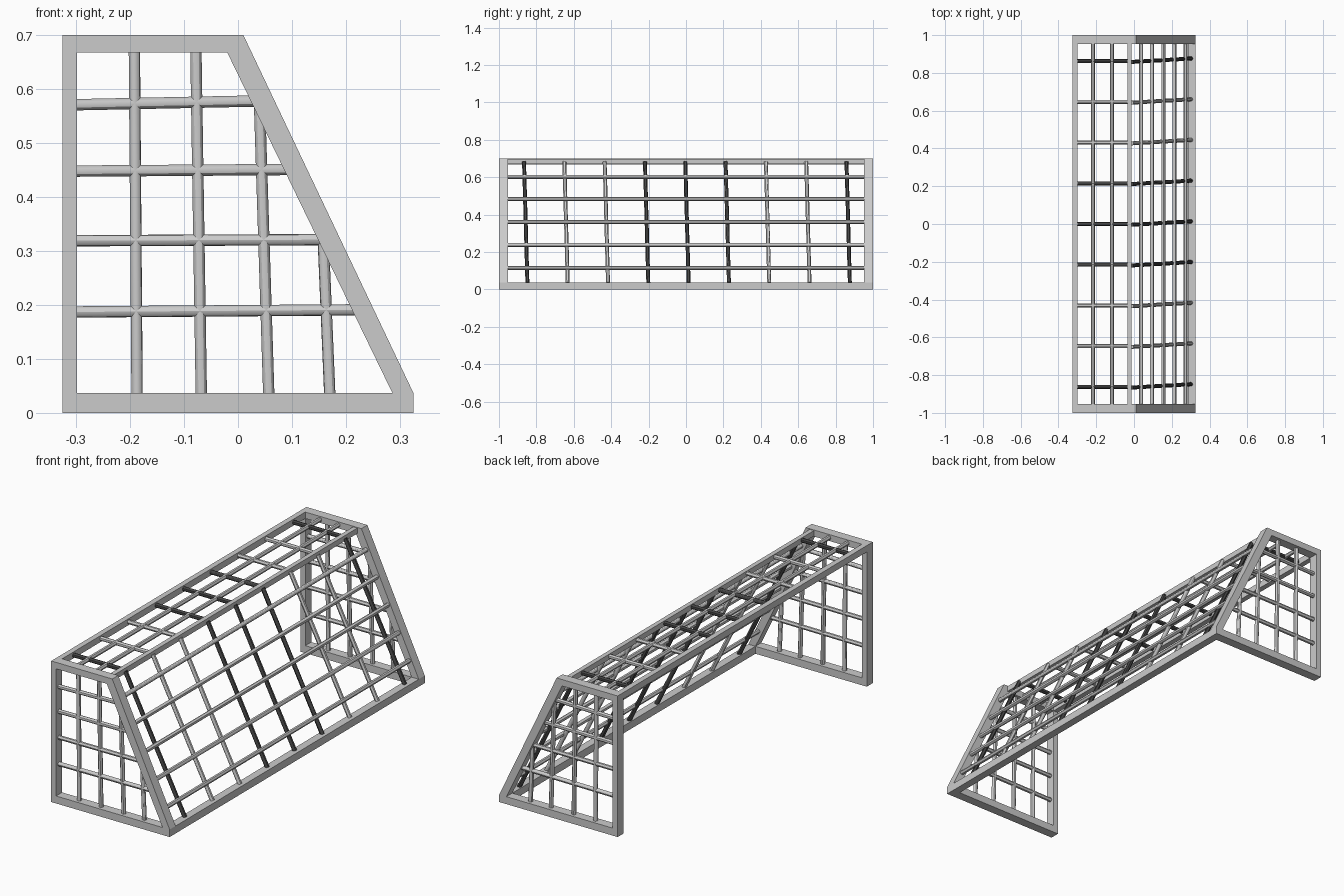
import bpy, bmesh
from mathutils import Vector

if "Cube" in bpy.data.objects:
    bpy.data.objects.remove(bpy.data.objects["Cube"])

R = 0.0105      # net rod radius
YI = 0.953      # inner face of the side frames
YC = 0.976      # middle of the side frames

dark = bpy.data.materials.new("dark_net")
dark.diffuse_color = (0.06, 0.06, 0.06, 1)
dark.use_nodes = True
dark.node_tree.nodes["Principled BSDF"].inputs["Base Color"].default_value = dark.diffuse_color


def finish(bm, name, mat=None, smooth=False, mirror=False):
    bmesh.ops.recalc_face_normals(bm, faces=bm.faces[:])
    me = bpy.data.meshes.new(name)
    bm.to_mesh(me)
    bm.free()
    ob = bpy.data.objects.new(name, me)
    bpy.context.collection.objects.link(ob)
    if mat:
        me.materials.append(mat)
    if mirror:
        m = ob.modifiers.new("mirror", 'MIRROR')
        m.use_axis = (False, True, False)
        m.use_clip = False
        m.use_mirror_merge = False
    if smooth:
        bpy.ops.object.select_all(action='DESELECT')
        ob.select_set(True)
        bpy.context.view_layer.objects.active = ob
        bpy.ops.object.shade_smooth_by_angle()
    return ob


def prism(bm, pts, y0, y1):
    """Extrude an x-z outline from y0 to y1."""
    a = [bm.verts.new((x, y0, z)) for x, z in pts]
    f = bm.faces.new(a)
    ext = bmesh.ops.extrude_face_region(bm, geom=[f], use_keep_orig=True)
    for v in ext["geom"]:
        if isinstance(v, bmesh.types.BMVert):
            v.co.y = y1


def rod(bm, a, b, sides=12):
    """Round bar between two points."""
    a, b = Vector(a), Vector(b)
    d = b - a
    mat = d.to_track_quat('Z', 'Y').to_matrix().to_4x4()
    mat.translation = (a + b) / 2
    bmesh.ops.create_cone(bm, cap_ends=True, segments=sides, radius1=R,
                          radius2=R, depth=d.length, matrix=mat)


def rect(x0, x1, z0, z1):
    return [(x0, z0), (x1, z0), (x1, z1), (x0, z1)]


# Side frames: base, post, top rail and sloping stay
for name, pts in {
    "side_base": [(-.325, 0), (.325, 0), (.325, .037), (-.325, .037)],
    "mouth_post": rect(-.325, -.298, .037, .668),
    "side_top_rail": [(-.325, .668), (-.02, .668), (.01, .7), (-.325, .7)],
    "sloping_stay": [(.286, .037), (.325, .037), (.01, .7), (-.02, .668)],
}.items():
    bm = bmesh.new()
    prism(bm, pts, -1, -YI)
    finish(bm, name, mirror=True)

# Long bars: mouth crossbar, ground bar
for name, pts in {
    "crossbar": rect(-.325, -.298, .668, .7),
    "ground_bar": [(.286, 0), (.325, 0), (.325, .037), (.286, .037)],
}.items():
    bm = bmesh.new()
    prism(bm, pts, -YI, YI)
    finish(bm, name)

# Ridge bar where the roof meets the slope
bm = bmesh.new()
prism(bm, rect(-.035, -.012, .67, .697), -YI, YI)
finish(bm, "ridge_bar")

# Side nets
bm = bmesh.new()
for xt, zt, xb in [(-.192, .67, -.187), (-.078, .67, -.068),
                   (.04, .57, .057), (.158, .32, .17)]:
    rod(bm, (xt, -YC, zt), (xb, -YC, .035))
for z0, z1, x in [(.571, .578, .04), (.448, .451, .1),
                  (.319, .321, .16), (.187, .191, .225)]:
    rod(bm, (-.3, -YC, z0), (x, -YC, z1))
finish(bm, "side_net", smooth=True, mirror=True)

# Lengthwise net rods on the roof and slope
bm = bmesh.new()
for x, z in [(-.218, .684), (-.117, .684), (.036, .602), (.095, .483),
             (.155, .36), (.214, .238), (.272, .115)]:
    rod(bm, (x, -.96, z), (x, .96, z))
finish(bm, "lengthwise_net", smooth=True)

# Crosswise net rods, some of them dark
light_bm, dark_bm = bmesh.new(), bmesh.new()
for i in range(-4, 5):
    y = i * .2155
    bm = dark_bm if abs(i) in (0, 1, 4) else light_bm
    rod(bm, (-.3, y, .684), (-.02, y, .684))
    rod(bm, (-.012, y - .004, .682), (.302, y + .014, .035))
finish(light_bm, "crosswise_net_light", smooth=True)
finish(dark_bm, "crosswise_net_dark", mat=dark, smooth=True)
